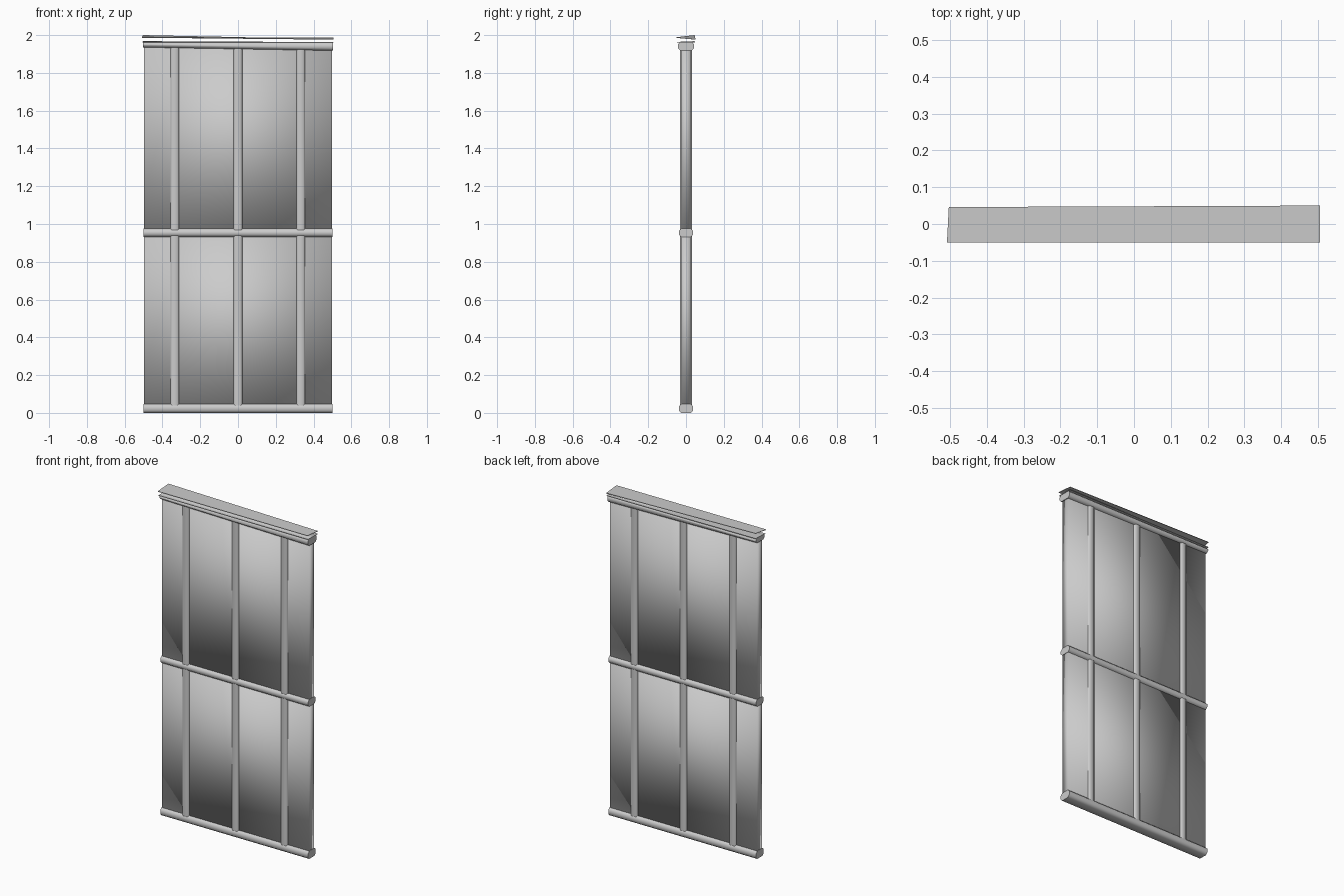
import bpy, bmesh

if "Cube" in bpy.data.objects:
    bpy.data.objects.remove(bpy.data.objects["Cube"])


def finish(name, bm, angle=None):
    bmesh.ops.recalc_face_normals(bm, faces=bm.faces)
    mesh = bpy.data.meshes.new(name)
    bm.to_mesh(mesh)
    bm.free()
    for p in mesh.polygons:
        p.use_smooth = True
    ob = bpy.data.objects.new(name, mesh)
    bpy.context.collection.objects.link(ob)
    if angle:
        bpy.ops.object.select_all(action='DESELECT')
        ob.select_set(True)
        bpy.context.view_layer.objects.active = ob
        bpy.ops.object.shade_smooth_by_angle(angle=angle)
    return ob


def loft(name, rings, angle=None):
    """Closed solid through matching rings of points."""
    bm = bmesh.new()
    loops = [[bm.verts.new(p) for p in r] for r in rings]
    n = len(loops[0])
    for a, b in zip(loops, loops[1:]):
        for i in range(n):
            j = (i + 1) % n
            bm.faces.new((a[i], a[j], b[j], b[i]))
    bm.faces.new(loops[0])
    bm.faces.new(loops[-1])
    return finish(name, bm, angle)


def bevelled(w, h, c):
    """Octagonal section of half sizes w, h with corner cut c."""
    return [(-w + c, -h), (w - c, -h), (w, -h + c), (w, h - c),
            (w - c, h), (-w + c, h), (-w, h - c), (-w, -h + c)]


def rail(name, left, right, w=0.037, x=0.5):
    """Horizontal bar; left and right give (bottom, top) heights."""
    rings = []
    for px, (z0, z1) in ((-x, left), (x, right)):
        mid, half = (z0 + z1) / 2, (z1 - z0) / 2
        rings.append([(px, y, mid + z) for y, z in bevelled(w, half, 0.012)])
    return loft(name, rings, 0.9)


def sheet(name, corners, t=0.003):
    """Thin, slightly twisted board hanging below its four top corners."""
    return loft(name, [corners, [(x, y, z - t) for x, y, z in corners]], 0.6)


# infill panels, softly shaded
for name, z0, z1 in (("lower_panel", 0.03, 0.95), ("upper_panel", 0.95, 1.94)):
    t = 0.025
    loft(name, [[(-0.498, -t, z), (0.498, -t, z), (0.498, t, z), (-0.498, t, z)]
                for z in (z0, z1)])

# upright posts
for name, x in (("left_post", -0.335), ("middle_post", 0), ("right_post", 0.332)):
    loft(name, [[(x + px, py, z) for px, py in bevelled(0.023, 0.033, 0.008)]
                for z in (0.02, 0.95, 1.94)], 0.9)

# horizontal rails
rail("bottom_rail", (0, 0.048), (0, 0.048))
rail("middle_rail", (0.932, 0.975), (0.932, 0.975))
rail("top_rail", (1.935, 1.965), (1.918, 1.963), 0.042, 0.503)

# thin lip on the top rail and the loose capping board above it
sheet("top_lip", [(-0.505, -0.047, 1.964), (0.505, -0.045, 1.963),
                  (0.505, 0.048, 1.963), (-0.503, 0.045, 1.968)])
sheet("capping_board", [(-0.508, -0.05, 1.989), (0.505, -0.05, 1.988),
                        (0.505, 0.05, 1.979), (-0.503, 0.046, 2.0)])
